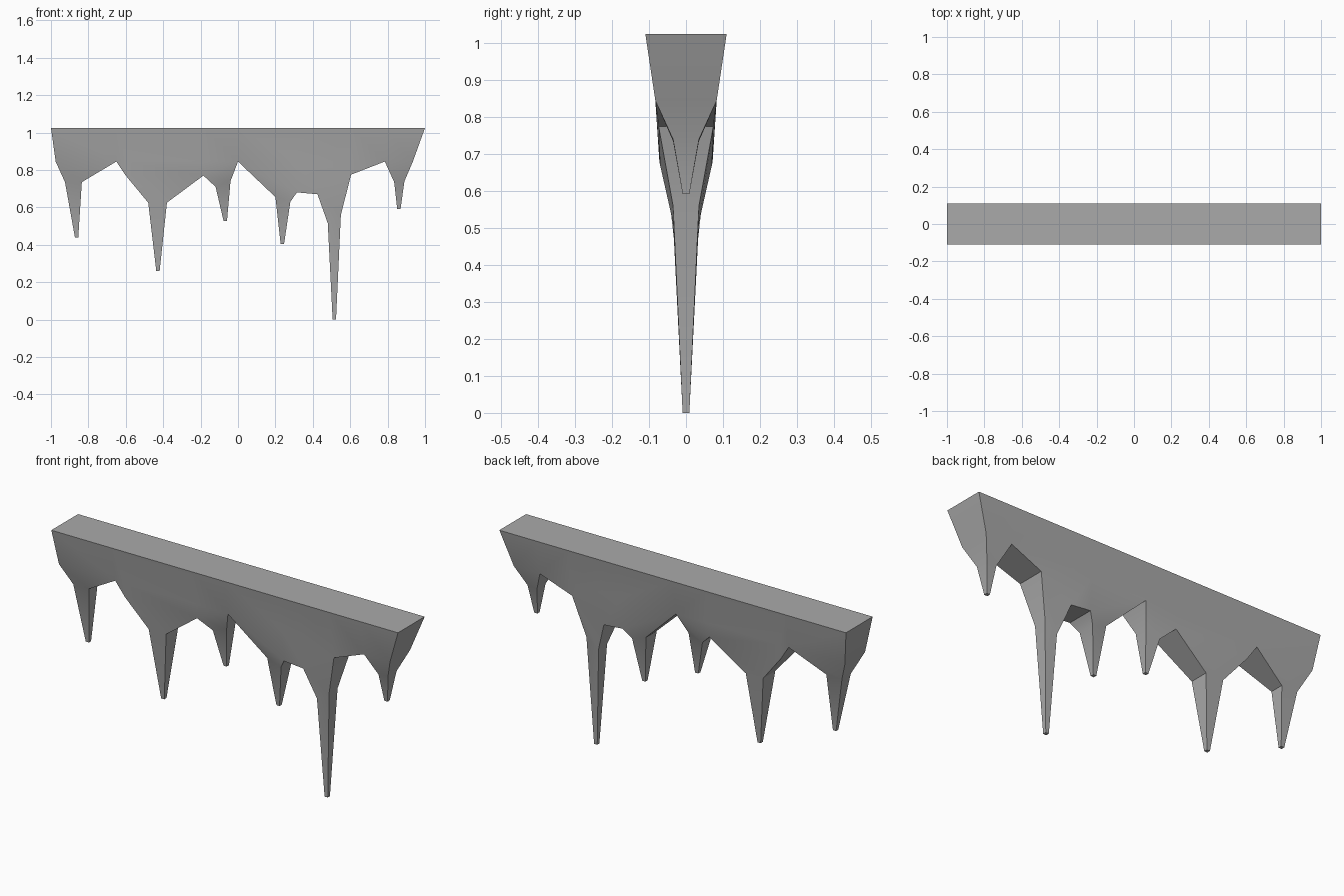
import bpy, bmesh, math

cube = bpy.data.objects.get("Cube")
if cube:
    bpy.data.objects.remove(cube, do_unlink=True)

TOP, MID = 1.025, 0.845

# Lower edge of the beam: x, z, half depth
edge = [(-.975, MID, .083), (-.65, MID, .083), (-.6, .77, .075), (-.185, .77, .073),
        (0, MID, .083), (.315, .68, .072), (.425, .67, .07), (.605, .775, .074),
        (.785, MID, .083), (.935, MID, .083)]

# Icicles by beam segment: shoulder left x, z, right x, z, half depth, tip x, z
icicles = {0: (-.925, .735, -.835, .735, .036, -.863, .44),
           2: (-.48, .625, -.38, .625, .05, -.428, .26),
           3: (-.12, .71, -.04, .74, .036, -.068, .527),
           4: (.2, .655, .28, .63, .045, .237, .403),
           6: (.48, .515, .55, .56, .035, .515, 0),
           8: (.835, .735, .89, .74, .035, .86, .592)}

bm = bmesh.new()


def pair(x, z, depth):
    """Front and back vertices."""
    return [bm.verts.new((x, -depth, z)), bm.verts.new((x, depth, z))]


def walls(upper, lower):
    """Join two four-cornered rings."""
    for i in range(4):
        j = (i + 1) % 4
        bm.faces.new((upper[i], upper[j], lower[j], lower[i]))


def ring(left, right):
    return [left[0], right[0], right[1], left[1]]


# Beam rows
top, mid, low = [], [], []
for i, (x, z, depth) in enumerate(edge):
    end = -1 if i == 0 else 1 if i == len(edge) - 1 else x
    top.append(pair(end, TOP, .11))
    mid.append(pair(x, MID, .083))
    low.append(mid[-1] if z == MID else pair(x, z, depth))

# Beam faces and the icicles hanging below
for i in range(len(edge) - 1):
    bm.faces.new(ring(top[i], top[i + 1]))
    for s in (0, 1):
        bm.faces.new((top[i][s], top[i + 1][s], mid[i + 1][s], mid[i][s]))
        strip = [mid[i][s], mid[i + 1][s], low[i + 1][s], low[i][s]]
        strip = list(dict.fromkeys(strip))
        if len(strip) > 2:
            bm.faces.new(strip)
    root = ring(low[i], low[i + 1])
    if i in icicles:
        xa, za, xb, zb, depth, xt, zt = icicles[i]
        shoulder = ring(pair(xa, za, depth), pair(xb, zb, depth))
        tip = ring(pair(xt - .009, zt, .009), pair(xt + .009, zt, .009))
        walls(root, shoulder)
        walls(shoulder, tip)
        bm.faces.new(tip)
    else:
        bm.faces.new(root)

# Beam ends
for k in (0, -1):
    bm.faces.new((top[k][0], top[k][1], mid[k][1], mid[k][0]))

bmesh.ops.recalc_face_normals(bm, faces=bm.faces)
mesh = bpy.data.meshes.new("icicle_row")
bm.to_mesh(mesh)
bm.free()
obj = bpy.data.objects.new("icicle_row", mesh)
bpy.context.collection.objects.link(obj)

# Plain grey
grey = bpy.data.materials.new("plain_grey")
grey.use_nodes = True
colour = (.4, .4, .4, 1)
grey.diffuse_color = colour
grey.node_tree.nodes["Principled BSDF"].inputs["Base Color"].default_value = colour
mesh.materials.append(grey)

bpy.ops.object.select_all(action="DESELECT")
obj.select_set(True)
bpy.context.view_layer.objects.active = obj
bpy.ops.object.shade_smooth_by_angle(angle=math.radians(30))
